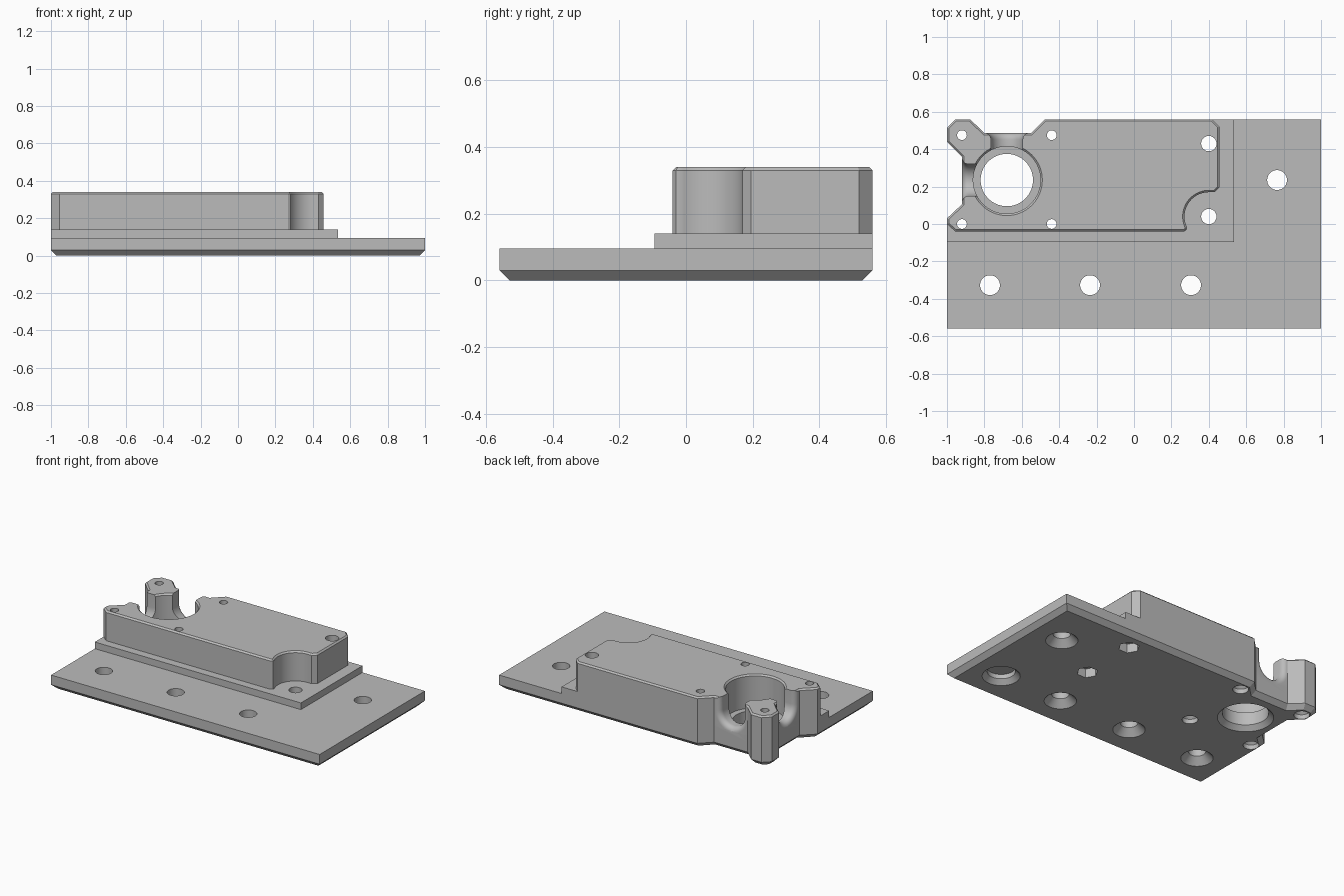
import bpy, bmesh
from math import sin, cos, pi, radians

cube = bpy.data.objects.get("Cube")
if cube:
    bpy.data.objects.remove(cube)

grey = bpy.data.materials.new("plain grey")
grey.use_nodes = True
colour = (0.5, 0.5, 0.5, 1)
grey.diffuse_color = colour
grey.node_tree.nodes["Principled BSDF"].inputs["Base Color"].default_value = colour


def add_object(name, bm):
    bmesh.ops.recalc_face_normals(bm, faces=bm.faces[:])
    mesh = bpy.data.meshes.new(name)
    bm.to_mesh(mesh)
    bm.free()
    mesh.materials.append(grey)
    obj = bpy.data.objects.new(name, mesh)
    bpy.context.collection.objects.link(obj)
    return obj


def prism(name, outline, z0, z1, chamfer=0, chamfer_z=None):
    """Extrude an outline; optionally chamfer the rim at height chamfer_z."""
    bm = bmesh.new()
    face = bm.faces.new([bm.verts.new((x, y, z0)) for x, y in outline])
    ext = bmesh.ops.extrude_face_region(bm, geom=[face])
    for v in ext["geom"]:
        if isinstance(v, bmesh.types.BMVert):
            v.co.z = z1
    bmesh.ops.recalc_face_normals(bm, faces=bm.faces[:])
    if chamfer:
        rim = [e for e in bm.edges
               if all(abs(v.co.z - chamfer_z) < 1e-5 for v in e.verts)]
        bmesh.ops.bevel(bm, geom=rim, offset=chamfer, segments=1,
                        profile=0.5, affect='EDGES')
    return add_object(name, bm)


def loft(name, rings):
    """Solid skinned through rings of equal length."""
    bm = bmesh.new()
    rows = [[bm.verts.new(p) for p in ring] for ring in rings]
    n = len(rows[0])
    for a, b in zip(rows, rows[1:]):
        for i in range(n):
            j = (i + 1) % n
            bm.faces.new((a[i], a[j], b[j], b[i]))
    bm.faces.new(rows[0])
    bm.faces.new(rows[-1])
    return add_object(name, bm)


def turned(name, centre, profile, sides=40):
    """Round cutter from (radius, height) pairs."""
    x, y = centre
    return loft(name, [[(x + r * cos(2 * pi * i / sides),
                         y + r * sin(2 * pi * i / sides), z)
                        for i in range(sides)] for r, z in profile])


def slot(name, along_x):
    """Round-bottomed channel with an outward flare."""
    flare = 0.035
    reach = 0.24 if along_x else 0.252
    stations = [(0, 0.085), (reach - flare, 0.085)]
    for k in range(1, 7):
        t = k * pi / 12
        stations.append((reach - flare + flare * sin(t),
                         0.085 + flare * (1 - cos(t))))
    stations.append((reach + 0.1, 0.12))
    rings = []
    for d, w in stations:
        section = [(w, 0.45), (-w, 0.45)]
        section += [(-w * cos(pi * i / 20), 0.25 - w * sin(pi * i / 20))
                    for i in range(21)]
        if along_x:
            rings.append([(BORE[0] - d, BORE[1] + s, z) for s, z in section])
        else:
            rings.append([(BORE[0] + s, BORE[1] + d, z) for s, z in section])
    return loft(name, rings)


BORE = (-0.68, 0.235)
TOP = 0.34

# Notched corner shared by all three layers
corner = [(-0.476, 0.56), (-0.55, 0.487), (-0.8, 0.487), (-0.877, 0.56),
          (-0.955, 0.56), (-1, 0.515), (-1, 0.44), (-0.92, 0.36),
          (-0.92, 0.105), (-1, 0.03)]

# Layers
plate = prism("base_plate", [(-1, -0.56), (1, -0.56), (1, 0.56)] + corner,
              0, 0.095, 0.03, 0)
pad = prism("raised_pad", [(-1, -0.095), (0.535, -0.095), (0.535, 0.56)] + corner,
            0.095, 0.14)
scoop = [(0.4 + 0.13 * cos(radians(a)), 0.04 + 0.13 * sin(radians(a)))
         for a in range(205, 89, -5)]
body = prism("housing_block",
             [(-1, 0), (-0.955, -0.04), (0.267, -0.04), (0.282, -0.03)] + scoop
             + [(0.43, 0.17), (0.457, 0.195), (0.457, 0.52), (0.417, 0.56)]
             + corner, 0.14, TOP, 0.01, TOP)

# Cutters: main bore, channels, screw holes, nut pockets, blind recess
cutters = [
    turned("bore_cutter", BORE,
           [(0.18, -0.01), (0.17, 0), (0.14, 0.03), (0.14, 0.115),
            (0.18, 0.115), (0.18, TOP - 0.01), (0.2, TOP + 0.01)], 64),
    slot("side_channel_cutter", True),
    slot("back_channel_cutter", False),
    turned("recess_cutter", (0.77, -0.327),
           [(0.115, -0.01), (0.115, 0), (0.085, 0.03), (0.085, 0.06)]),
]
for spot in [(-0.77, -0.327), (-0.235, -0.327), (0.305, -0.327), (0.765, 0.235)]:
    cutters.append(turned("mount_hole_cutter", spot,
                          [(0.098, -0.01), (0.098, 0), (0.053, 0.045), (0.053, 0.5)]))
for x in (-0.92, -0.44):
    for y in (0, 0.475):
        cutters.append(turned("screw_hole_cutter", (x, y),
                              [(0.048, -0.01), (0.048, 0.03), (0.026, 0.05),
                               (0.026, 0.5)], 24))
for y in (0.04, 0.43):
    cutters.append(turned("nut_hole_cutter", (0.4, y), [(0.041, -0.01), (0.041, 0.5)], 32))
    cutters.append(turned("nut_pocket_cutter", (0.4, y), [(0.065, -0.01), (0.065, 0.06)], 6))

# Cut every layer, bake the result and drop the cutters
layers = [plate, pad, body]
for layer in layers:
    for cutter in cutters:
        mod = layer.modifiers.new(cutter.name, 'BOOLEAN')
        mod.operation = 'DIFFERENCE'
        mod.solver = 'EXACT'
        mod.object = cutter
bpy.context.view_layer.update()
graph = bpy.context.evaluated_depsgraph_get()
baked = [bpy.data.meshes.new_from_object(l.evaluated_get(graph)) for l in layers]
for layer, mesh in zip(layers, baked):
    layer.modifiers.clear()
    layer.data = mesh
for cutter in cutters:
    bpy.data.objects.remove(cutter)

bpy.ops.object.select_all(action='DESELECT')
for layer in layers:
    layer.select_set(True)
bpy.context.view_layer.objects.active = body
bpy.ops.object.shade_smooth_by_angle(angle=radians(25))
